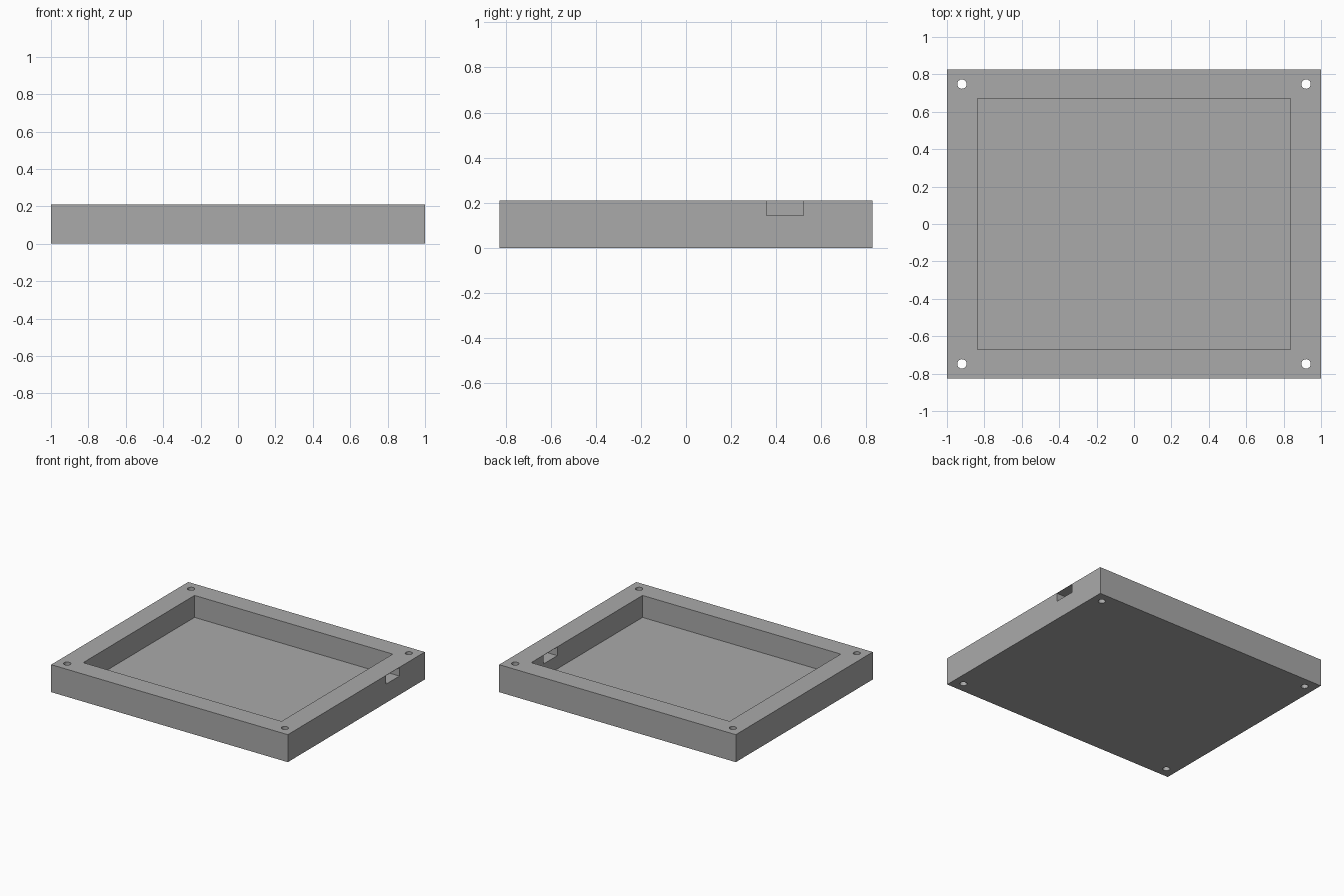
import bpy
import bmesh
from mathutils import Matrix, Vector

cube = bpy.data.objects.get("Cube")
if cube:
    bpy.data.objects.remove(cube, do_unlink=True)

HALF_X, HALF_Y, HEIGHT = 1.0, 0.827, 0.21
CAVITY_X, CAVITY_Y, FLOOR = 0.838, 0.672, 0.042
HOLE_X, HOLE_Y, HOLE_RADIUS = 0.92, 0.748, 0.025

grey = bpy.data.materials.new("plain grey")
grey.use_nodes = True
color = (0.4, 0.4, 0.4, 1.0)
grey.diffuse_color = color
grey.node_tree.nodes["Principled BSDF"].inputs["Base Color"].default_value = color


def make_object(name, bm):
    mesh = bpy.data.meshes.new(name)
    bm.to_mesh(mesh)
    bm.free()
    mesh.materials.append(grey)
    obj = bpy.data.objects.new(name, mesh)
    bpy.context.collection.objects.link(obj)
    return obj


def box(name, low, high):
    low, high = Vector(low), Vector(high)
    bm = bmesh.new()
    place = Matrix.Translation((low + high) / 2) @ Matrix.Diagonal((high - low).to_4d())
    bmesh.ops.create_cube(bm, size=1, matrix=place)
    return make_object(name, bm)


def post(name, x, y):
    bm = bmesh.new()
    bmesh.ops.create_cone(bm, cap_ends=True, segments=32, radius1=HOLE_RADIUS,
                          radius2=HOLE_RADIUS, depth=1,
                          matrix=Matrix.Translation((x, y, 0)))
    return make_object(name, bm)


def cut(target, cutter):
    cutter.hide_render = True
    mod = target.modifiers.new("cut", "BOOLEAN")
    mod.operation = "DIFFERENCE"
    mod.solver = "EXACT"
    mod.object = cutter
    bpy.context.view_layer.objects.active = target
    bpy.ops.object.modifier_apply(modifier=mod.name)
    bpy.data.objects.remove(cutter, do_unlink=True)


# Shallow tray body with an open cavity
tray = box("tray", (-HALF_X, -HALF_Y, 0), (HALF_X, HALF_Y, HEIGHT))
cut(tray, box("cavity_cutter", (-CAVITY_X, -CAVITY_Y, FLOOR), (CAVITY_X, CAVITY_Y, 1)))

# Cable slot through one side wall, just under a thin skin of the rim
cut(tray, box("slot_cutter", (CAVITY_X - 0.1, 0.357, 0.143),
              (HALF_X + 0.1, 0.521, HEIGHT - 0.002)))

# Screw holes through the four corners
for x in (-HOLE_X, HOLE_X):
    for y in (-HOLE_Y, HOLE_Y):
        cut(tray, post("hole_cutter", x, y))
